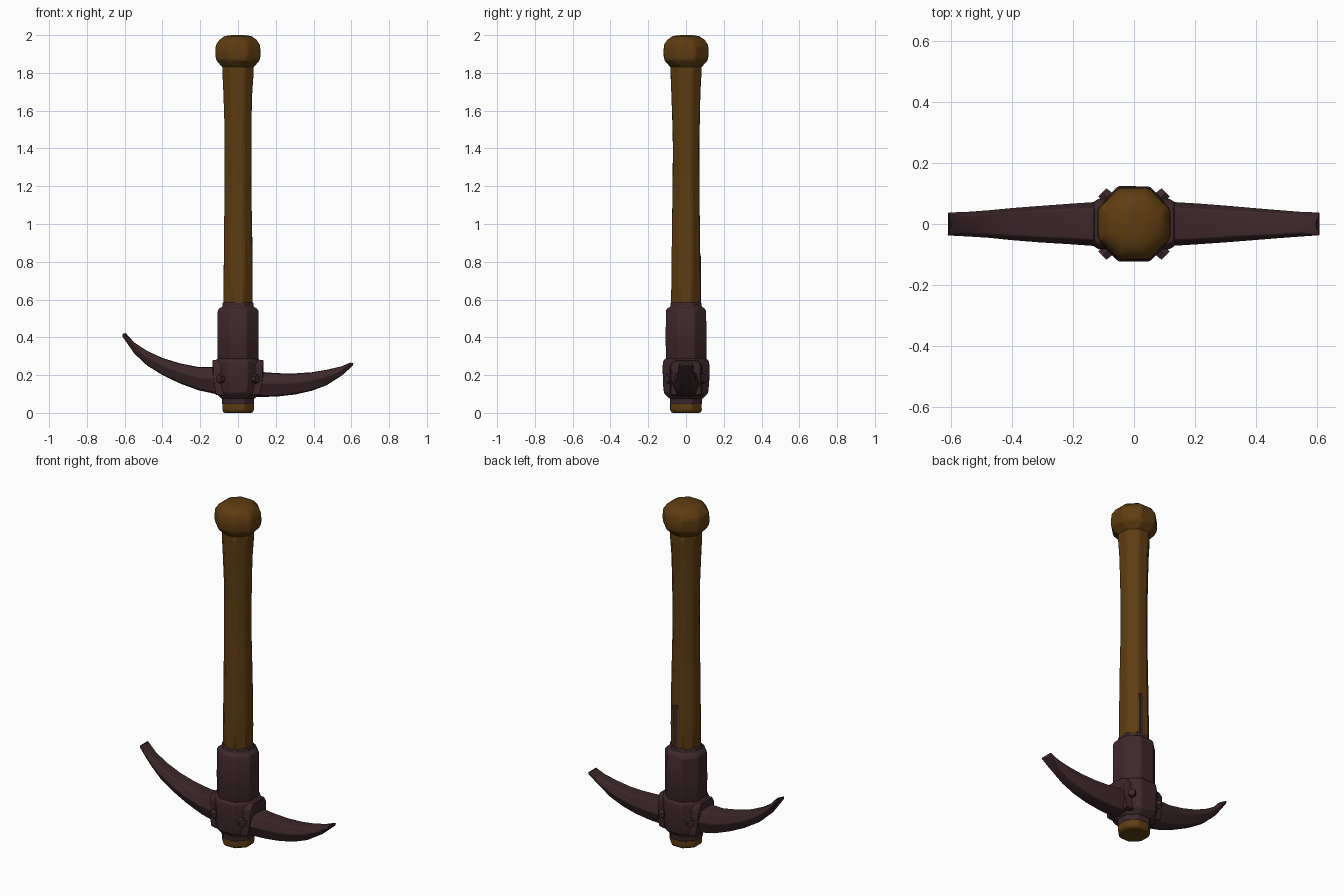
import bpy, bmesh, math, random
from mathutils import Vector, Matrix

if "Cube" in bpy.data.objects:
    bpy.data.objects.remove(bpy.data.objects["Cube"])

random.seed(4)


def material(name, rgb):
    m = bpy.data.materials.new(name)
    m.diffuse_color = (*rgb, 1)
    m.use_nodes = True
    m.node_tree.nodes["Principled BSDF"].inputs["Base Color"].default_value = m.diffuse_color
    return m


WOOD = material("brown wood", (0.112, 0.046, 0.006))
IRON = material("dark iron", (0.047, 0.021, 0.024))


def finish(bm, name, mat, bevel=0.0):
    bmesh.ops.recalc_face_normals(bm, faces=bm.faces[:])
    me = bpy.data.meshes.new(name)
    bm.to_mesh(me)
    bm.free()
    ob = bpy.data.objects.new(name, me)
    bpy.context.collection.objects.link(ob)
    me.materials.append(mat)
    bpy.ops.object.select_all(action='DESELECT')
    ob.select_set(True)
    bpy.context.view_layer.objects.active = ob
    bpy.ops.object.shade_smooth_by_angle(angle=math.radians(32))
    if bevel:
        mod = ob.modifiers.new("worn edges", 'BEVEL')
        mod.width = bevel
        mod.segments = 1
        mod.angle_limit = math.radians(32)
    return ob


def skin(rings, name, mat, bevel=0.0, jitter=0.0):
    """Join a series of equal point rings into a closed solid."""
    bm = bmesh.new()
    loops = []
    for ring in rings:
        loops.append([bm.verts.new(Vector(p) + Vector((random.uniform(-jitter, jitter),
                      random.uniform(-jitter, jitter), 0))) for p in ring])
    n = len(loops[0])
    for a, b in zip(loops, loops[1:]):
        for i in range(n):
            bm.faces.new((a[i], a[(i + 1) % n], b[(i + 1) % n], b[i]))
    bm.faces.new(loops[0])
    bm.faces.new(loops[-1])
    return finish(bm, name, mat, bevel)


def octagon(profile, name, mat, bevel=0.0, jitter=0.0):
    """Octagonal turned part; profile holds (half width across flats, z)."""
    k = 1 / math.cos(math.pi / 8)
    angles = [math.pi / 8 + i * math.pi / 4 for i in range(8)]
    return skin([[(r * k * math.cos(a), r * k * math.sin(a), z) for a in angles]
                 for r, z in profile], name, mat, bevel, jitter)


def box(name, mat, centre, size, bevel=0.0):
    bm = bmesh.new()
    bmesh.ops.create_cube(bm, size=1, matrix=Matrix.Translation(centre) @ Matrix.Diagonal((*size, 1)))
    return finish(bm, name, mat, bevel)


# wooden shaft, butt end and pommel
octagon([(0.078, 0.5), (0.077, 0.7), (0.074, 0.95), (0.071, 1.2), (0.070, 1.4),
         (0.072, 1.55), (0.077, 1.7), (0.082, 1.8), (0.082, 1.86)],
        "handle_shaft", WOOD, 0.008, 0.0015)
octagon([(0.074, 0.0), (0.083, 0.012), (0.083, 0.06)], "handle_butt", WOOD, 0.005, 0.001)
octagon([(0.078, 1.825), (0.116, 1.868), (0.119, 1.90), (0.117, 1.948), (0.098, 1.975),
         (0.07, 1.995), (0.03, 2.0)], "pommel", WOOD, 0.008, 0.001)

# iron sleeve around the shaft, and lower collar
octagon([(0.095, 0.25), (0.107, 0.28), (0.108, 0.40), (0.107, 0.54), (0.098, 0.555),
         (0.083, 0.56), (0.081, 0.585)], "sleeve", IRON, 0.005, 0.001)
octagon([(0.080, 0.043), (0.086, 0.05), (0.086, 0.075), (0.098, 0.10)], "lower_collar", IRON, 0.003)

# octagonal head block with cheeks round the blade roots
octagon([(0.088, 0.075), (0.116, 0.105), (0.122, 0.16), (0.124, 0.25), (0.119, 0.278), (0.10, 0.292)],
        "head_block", IRON, 0.005, 0.001)
for s, side in ((-1, "left"), (1, "right")):
    skin([[(s * x, y * w, z) for y, z in ((-1, lo), (1, lo), (1, 0.25), (0.75, 0.28), (-0.75, 0.28), (-1, 0.25))]
          for x, w, lo in ((0.07, 0.085, 0.09), (0.118, 0.082, 0.095), (0.134, 0.072, 0.21 if s > 0 else 0.22))],
         side + "_cheek", IRON, 0.004)

# hexagonal bolts on the four diagonal faces
for i in range(4):
    a = math.pi / 4 + i * math.pi / 2
    d = Vector((math.cos(a), math.sin(a), 0))
    bm = bmesh.new()
    rot = d.to_track_quat('Z', 'Y').to_matrix().to_4x4()
    bmesh.ops.create_cone(bm, cap_ends=True, segments=6, radius1=0.027, radius2=0.022, depth=0.04,
                          matrix=Matrix.Translation(d * 0.127 + Vector((0, 0, 0.18))) @ rot)
    finish(bm, "bolt_%d" % (i + 1), IRON)


def blade(name, stations):
    """Curved pick arm: each station is (x, bottom z, top z, half width)."""
    rings = []
    for k, (x, lo, hi, w) in enumerate(stations):
        h = hi - lo
        notch = 0.97 if k == len(stations) - 1 else 1.0
        rings.append([(x * notch, 0, lo), (x, 0.62 * w, lo + 0.05 * h), (x, w, lo + 0.55 * h),
                      (x, 0.72 * w, hi - 0.03 * h), (x * notch, 0, hi), (x, -0.72 * w, hi - 0.03 * h),
                      (x, -w, lo + 0.55 * h), (x, -0.62 * w, lo + 0.05 * h)])
    # the chisel tip is as wide on top as at its middle
    x, lo, hi, w = stations[-1]
    rings[-1] = [(p[0], max(-w, min(w, p[1] * 1.4)), p[2]) for p in rings[-1]]
    return skin(rings, name, IRON, 0.003, 0.001)


# two curved arms, the left one swept higher
blade("left_blade", [(-0.06, 0.09, 0.255, 0.078), (-0.12, 0.10, 0.244, 0.074), (-0.21, 0.12, 0.243, 0.068),
                     (-0.31, 0.157, 0.263, 0.061), (-0.40, 0.20, 0.291, 0.054), (-0.48, 0.25, 0.328, 0.047),
                     (-0.55, 0.315, 0.372, 0.042), (-0.612, 0.402, 0.422, 0.037)])
blade("right_blade", [(0.06, 0.082, 0.23, 0.078), (0.12, 0.084, 0.217, 0.074), (0.21, 0.087, 0.21, 0.068),
                      (0.30, 0.097, 0.209, 0.061), (0.39, 0.117, 0.215, 0.054), (0.47, 0.147, 0.228, 0.048),
                      (0.55, 0.198, 0.247, 0.042), (0.61, 0.25, 0.266, 0.037)])

# narrow iron sliver let into the back of the shaft
box("back_sliver", IRON, (0.015, 0.0755, 0.70), (0.022, 0.008, 0.26))
